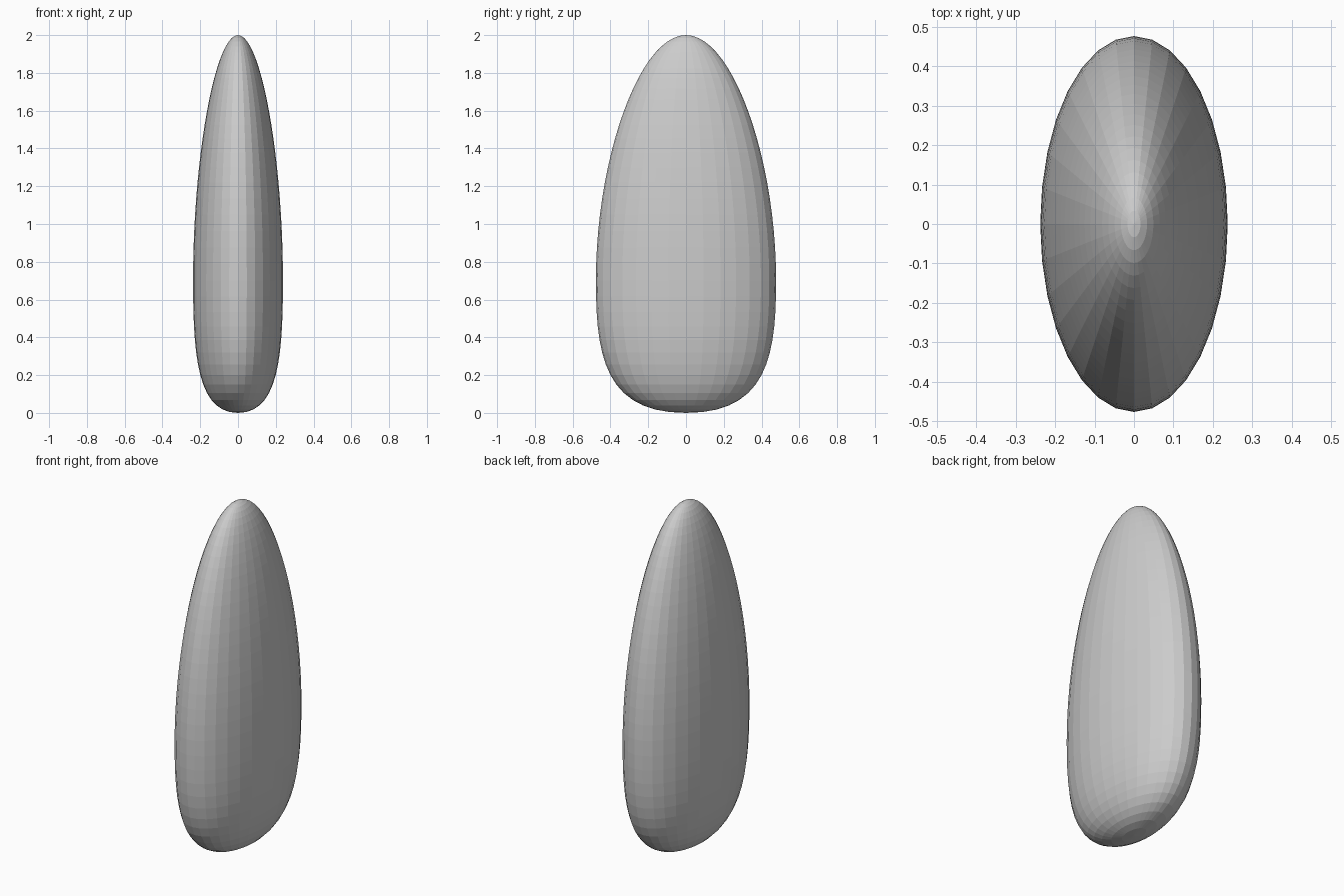
import bpy, bmesh, math

if "Cube" in bpy.data.objects:
    bpy.data.objects.remove(bpy.data.objects["Cube"])

SIDES = 32
WIDE, THIN = 0.477, 0.238   # half-depth along y, half-width along x


def bezier(p, t):
    u = 1 - t
    w = (u**3, 3*u*u*t, 3*u*t*t, t**3)
    return [sum(k * q[i] for k, q in zip(w, p)) for i in (0, 1)]


# Profile (radius, height): blunt rounded base, then long taper to rounded tip
base = [(0, 0), (0.43, 0), (WIDE, 0.3), (WIDE, 0.7)]
taper = [(WIDE, 0.7), (WIDE, 1.35), (0.245, 2), (0, 2)]
profile = [bezier(base, i / 14) for i in range(1, 15)]
profile += [bezier(taper, i / 22) for i in range(1, 22)]

# Elliptical rings bridged into a closed body
bm = bmesh.new()
rings = []
for r, z in profile:
    rings.append([bm.verts.new((r * THIN / WIDE * math.cos(a), r * math.sin(a), z))
                  for a in (2 * math.pi * k / SIDES for k in range(SIDES))])
bottom = bm.verts.new((0, 0, 0))
tip = bm.verts.new((0, 0, 2))
for k in range(SIDES):
    n = (k + 1) % SIDES
    bm.faces.new((bottom, rings[0][n], rings[0][k]))
    bm.faces.new((tip, rings[-1][k], rings[-1][n]))
    for lo, hi in zip(rings, rings[1:]):
        bm.faces.new((lo[k], lo[n], hi[n], hi[k]))
bmesh.ops.recalc_face_normals(bm, faces=bm.faces)

mesh = bpy.data.meshes.new("flattened_pebble_body")
bm.to_mesh(mesh)
bm.free()
body = bpy.data.objects.new("flattened_pebble_body", mesh)
bpy.context.collection.objects.link(body)
